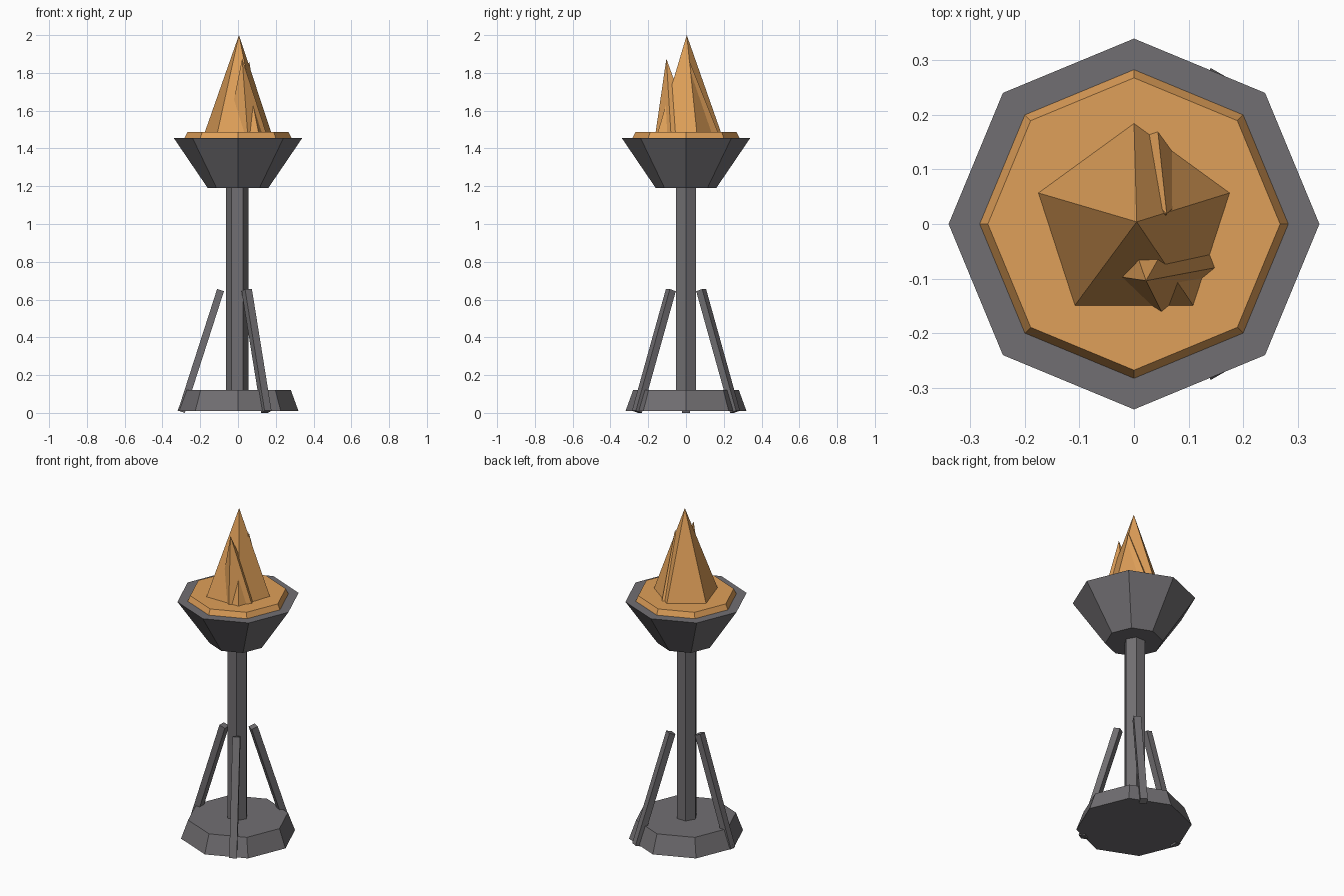
import bpy
import bmesh
import math
from mathutils import Vector

if "Cube" in bpy.data.objects:
    bpy.data.objects.remove(bpy.data.objects["Cube"], do_unlink=True)


def material(name, rgb):
    mat = bpy.data.materials.new(name)
    mat.use_nodes = True
    mat.diffuse_color = (*rgb, 1)
    bsdf = mat.node_tree.nodes["Principled BSDF"]
    bsdf.inputs["Base Color"].default_value = (*rgb, 1)
    bsdf.inputs["Roughness"].default_value = 0.9
    return mat


iron = material("dark_iron", (0.165, 0.158, 0.168))
fire = material("fire_orange", (0.74, 0.35, 0.10))


def finish(name, bm, mat):
    bmesh.ops.recalc_face_normals(bm, faces=bm.faces)
    mesh = bpy.data.meshes.new(name)
    bm.to_mesh(mesh)
    bm.free()
    mesh.materials.append(mat)
    obj = bpy.data.objects.new(name, mesh)
    bpy.context.collection.objects.link(obj)
    return obj


def ring(bm, sides, center, radius, z, turn=0):
    """Add a regular polygon of vertices, first one at the given angle."""
    verts = []
    for i in range(sides):
        a = math.radians(turn) + math.tau * i / sides
        verts.append(bm.verts.new((center[0] + radius * math.cos(a),
                                   center[1] + radius * math.sin(a), z)))
    return verts


def frustum(name, sides, r0, z0, r1, z1, mat, center=(0, 0)):
    bm = bmesh.new()
    low = ring(bm, sides, center, r0, z0)
    high = ring(bm, sides, center, r1, z1)
    bm.faces.new(low)
    bm.faces.new(high)
    for i in range(sides):
        j = (i + 1) % sides
        bm.faces.new((low[i], low[j], high[j], high[i]))
    return finish(name, bm, mat)


def flame(name, center, radius, turn, tip):
    """Five-sided spike with a leaning tip."""
    bm = bmesh.new()
    base = ring(bm, 5, center, radius, 1.485, turn)
    top = bm.verts.new(tip)
    bm.faces.new(base)
    for i in range(5):
        bm.faces.new((base[i], base[(i + 1) % 5], top))
    return finish(name, bm, fire)


def brace(name, angle):
    """Square bar leaning from the base rim in to the pole."""
    bm = bmesh.new()
    out = Vector((math.cos(angle), math.sin(angle), 0))
    side = Vector((-out.y, out.x, 0))
    foot = out * 0.30 + Vector((0, 0, 0.006))
    head = out * 0.0925 + Vector((0, 0, 0.65))
    across = side.cross((head - foot).normalized())
    bmesh.ops.create_cube(bm, size=1)
    for v in bm.verts:
        end = head if v.co.z > 0 else foot
        v.co = end + side * v.co.x * 0.042 + across * v.co.y * 0.038
    return finish(name, bm, iron)


# Stand
frustum("base", 8, 0.32, 0.01, 0.28, 0.12, iron)
frustum("pole", 6, 0.06, 0.11, 0.06, 1.20, iron, (-0.004, 0))
for label, degrees in (("right", 180), ("front", -60), ("back", 60)):
    brace(label + "_brace", math.radians(degrees))

# Bowl and embers
frustum("bowl", 8, 0.16, 1.19, 0.34, 1.455, iron)
frustum("embers", 8, 0.283, 1.455, 0.268, 1.487, fire)

# Flames
flame("main_flame", (0, 0), 0.185, 90, (0.005, 0.004, 2.0))
flame("front_flame", (0.044, -0.053), 0.108, -14.6, (0.022, -0.104, 1.875))
flame("back_flame", (0.011, 0.069), 0.106, 72, (0.06, 0.019, 1.86))
